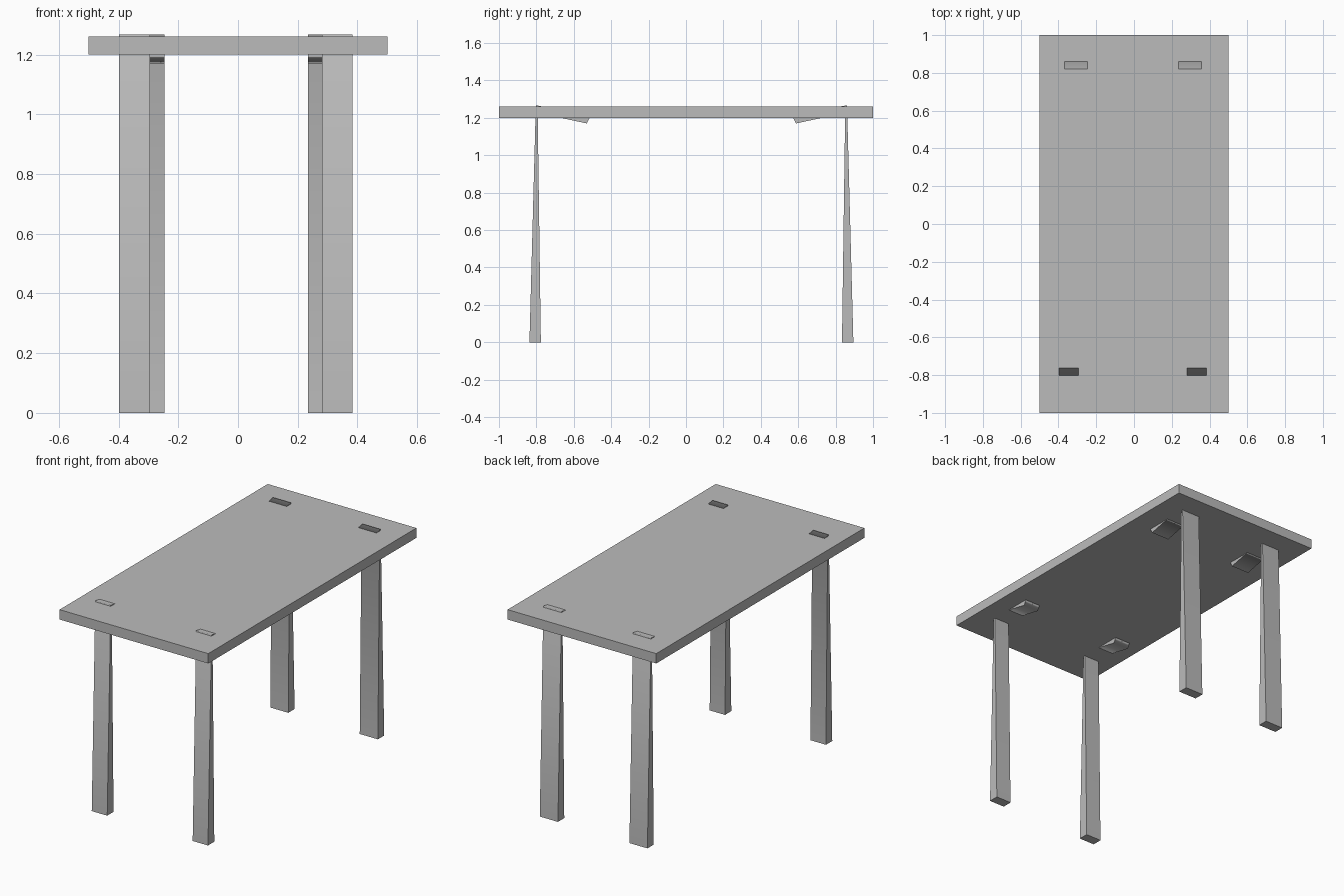
import bpy
import bmesh

cube = bpy.data.objects.get("Cube")
if cube:
    bpy.data.objects.remove(cube, do_unlink=True)

grey = bpy.data.materials.new("plain grey")
grey.use_nodes = True
colour = (0.5, 0.5, 0.5, 1)
grey.diffuse_color = colour
grey.node_tree.nodes["Principled BSDF"].inputs["Base Color"].default_value = colour


def finish(name, bm):
    bmesh.ops.recalc_face_normals(bm, faces=bm.faces)
    mesh = bpy.data.meshes.new(name)
    bm.to_mesh(mesh)
    bm.free()
    mesh.materials.append(grey)
    obj = bpy.data.objects.new(name, mesh)
    bpy.context.collection.objects.link(obj)
    return obj


# Flat slab top
bm = bmesh.new()
bmesh.ops.create_cube(bm, size=1)
bmesh.ops.scale(bm, vec=(1, 2, 0.06), verts=bm.verts)
bmesh.ops.translate(bm, vec=(0, 0, 1.23), verts=bm.verts)
finish("table_top", bm)

# Side outline of a tapered leg bent into a tenon through the top:
# distance from the middle, height
PROFILE = [(0.866, 0), (0.832, 1.267), (0.536, 1.216),
           (0.559, 1.17), (0.822, 1.227), (0.805, 0)]
SHIFT = 0.029


def bent_leg(name, x0, x1, side):
    bm = bmesh.new()
    outline = [bm.verts.new((x0, side * d + SHIFT, z)) for d, z in PROFILE]
    cap = bm.faces.new(outline)
    ext = bmesh.ops.extrude_face_region(bm, geom=[cap])
    moved = [g for g in ext["geom"] if isinstance(g, bmesh.types.BMVert)]
    bmesh.ops.translate(bm, vec=(x1 - x0, 0, 0), verts=moved)
    # Smooth only round the bend, with crisp sides and foot
    for face in bm.faces:
        face.smooth = True
    for edge in bm.edges:
        a, b = edge.verts
        across = abs(a.co.x - b.co.x) > 0.01
        edge.smooth = across and a.co.z > 0.01
    obj = finish(name, bm)
    mod = obj.modifiers.new("area normals", "WEIGHTED_NORMAL")
    mod.mode = "FACE_AREA"
    mod.keep_sharp = True


bent_leg("front_right_leg", -0.398, -0.294, -1)
bent_leg("front_left_leg", 0.281, 0.384, -1)
bent_leg("back_right_leg", -0.367, -0.246, 1)
bent_leg("back_left_leg", 0.235, 0.357, 1)
